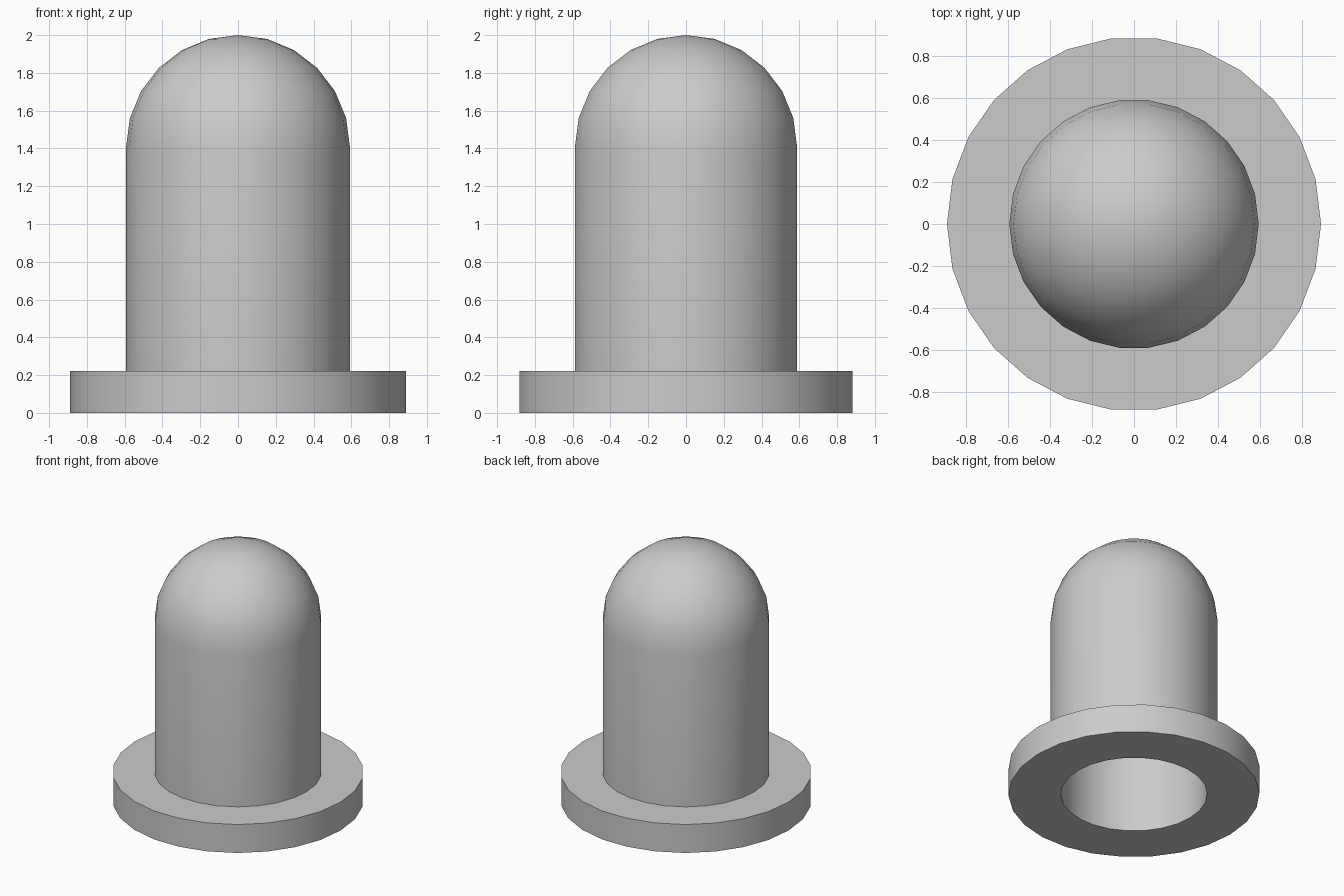
import bpy, bmesh
from math import sin, cos, pi

if "Cube" in bpy.data.objects:
    bpy.data.objects.remove(bpy.data.objects["Cube"])

SIDES, ARC_STEPS = 26, 6
U = 2 / 27                       # one design unit: the part is 27 units tall
FLANGE_R, BODY_R, BORE_R = 12 * U, 8 * U, 7 * U
FLANGE_H, DOME_Z = 3 * U, 19 * U


def dome_arc(radius):
    """Quarter circle from the apex down to the rim, as (radius, height)."""
    pts = []
    for i in range(ARC_STEPS + 1):
        a = pi / 2 * (1 - i / ARC_STEPS)
        pts.append((radius * cos(a) if i else 0.0, DOME_Z + radius * sin(a)))
    return pts


def lathe(name, profile, material):
    """Turn an open profile, whose ends lie on the axis, around z."""
    bm = bmesh.new()
    verts = [bm.verts.new((r, 0, z)) for r, z in profile]
    edges = [bm.edges.new(pair) for pair in zip(verts, verts[1:])]
    bmesh.ops.spin(bm, geom=verts + edges, cent=(0, 0, 0), axis=(0, 0, 1),
                   angle=2 * pi, steps=SIDES, use_merge=True)
    bmesh.ops.remove_doubles(bm, verts=bm.verts[:], dist=1e-4)
    bmesh.ops.recalc_face_normals(bm, faces=bm.faces[:])
    mesh = bpy.data.meshes.new(name)
    bm.to_mesh(mesh)
    bm.free()
    mesh.materials.append(material)
    obj = bpy.data.objects.new(name, mesh)
    bpy.context.collection.objects.link(obj)
    bpy.context.view_layer.objects.active = obj
    obj.select_set(True)
    bpy.ops.object.shade_smooth_by_angle(angle=pi / 6)
    return obj


grey = bpy.data.materials.new("light_grey")
grey.diffuse_color = (0.6, 0.6, 0.6, 1)
grey.use_nodes = True
grey.node_tree.nodes["Principled BSDF"].inputs["Base Color"].default_value = grey.diffuse_color

# Domed outer wall, flange, then the blind bore with its domed end
profile = dome_arc(BODY_R)
profile += [(BODY_R, FLANGE_H), (FLANGE_R, FLANGE_H), (FLANGE_R, 0), (BORE_R, 0)]
profile += dome_arc(BORE_R)[::-1]
lathe("flanged_domed_cap", profile, grey)
